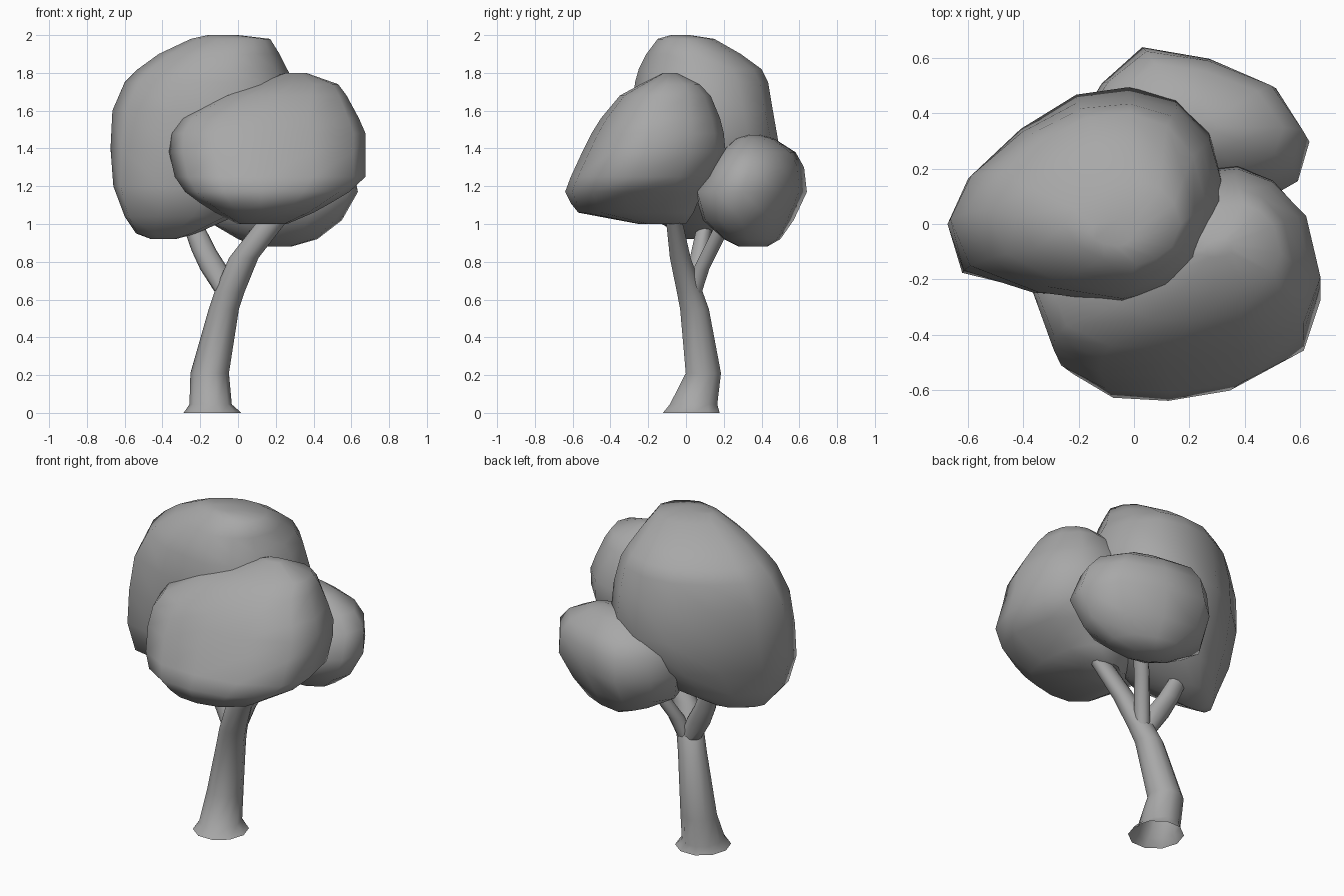
import bpy, bmesh, math

grey = bpy.data.materials.new("mid_grey")
grey.diffuse_color = (.39, .39, .39, 1)


def loft(name, low, rows, high=None, open_base=False):
    """Stack an outline (blending low to high) at rows of (z, x0, x1, y0, y1)."""
    high = high or low
    bm = bmesh.new()
    rings = []
    z0, z1 = rows[0][0], rows[-1][0]
    for z, x0, x1, y0, y1 in rows:
        t = (z - z0) / (z1 - z0)
        cx, cy, rx, ry = (x0 + x1) / 2, (y0 + y1) / 2, (x1 - x0) / 2, (y1 - y0) / 2
        rings.append([bm.verts.new((cx + rx * (a + (c - a) * t), cy + ry * (b + (d - b) * t), z))
                      for (a, b), (c, d) in zip(low, high)])
    n = len(low)
    for a, b in zip(rings, rings[1:]):
        for i in range(n):
            j = (i + 1) % n
            bm.faces.new((a[i], a[j], b[j], b[i]))
    if not open_base:
        bm.faces.new(rings[0][::-1])
    bm.faces.new(rings[-1])
    bmesh.ops.recalc_face_normals(bm, faces=bm.faces)
    mesh = bpy.data.meshes.new(name)
    bm.to_mesh(mesh)
    bm.free()
    mesh.materials.append(grey)
    obj = bpy.data.objects.new(name, mesh)
    bpy.context.collection.objects.link(obj)
    bpy.ops.object.select_all(action='DESELECT')
    obj.select_set(True)
    bpy.context.view_layer.objects.active = obj
    bpy.ops.object.shade_smooth_by_angle(angle=math.radians(60))
    return obj


circle = [(math.cos(math.tau * i / 10), math.sin(math.tau * i / 10)) for i in range(10)]


def limb(name, points, open_base=False):
    """Round limb through points (x, y, z, rx, ry)."""
    loft(name, circle, [(z, x - rx, x + rx, y - ry, y + ry) for x, y, z, rx, ry in points],
         open_base=open_base)


# Flared trunk, continuing into the branch under the front crown
limb("trunk", [
    (-.135, .028, 0, .153, .158), (-.145, .04, .045, .112, .132),
    (-.15, .092, .21, .102, .098), (-.075, .045, .55, .08, .08),
    (-.045, .02, .64, .08, .072), (.03, -.03, .82, .078, .058),
    (.17, -.06, 1.0, .078, .046), (.25, -.07, 1.1, .06, .04)], open_base=True)

# Side branches
limb("left_branch", [
    (-.05, .03, .62, .06, .05), (-.125, .055, .76, .075, .05),
    (-.18, .075, .86, .066, .048), (-.24, .1, 1.0, .055, .042)])
limb("back_branch", [
    (-.03, .035, .62, .045, .045), (.01, .08, .76, .044, .045),
    (.06, .14, .88, .042, .045), (.12, .2, 1.0, .04, .045)])

# Tall top crown, with its lower left corner pulled forward
loft("top_crown", [
    (-1, -.5), (-.85, -.05), (-.45, .5), (-.05, .9), (.3, 1), (.64, .95), (.88, .7),
    (1, 0), (.84, -.72), (.58, -.95), (.24, -1), (-.4, -.98), (-.95, -.88)], [
    (.92, -.46, -.33, 0, .08), (.95, -.54, -.22, -.04, .17),
    (1.04, -.6, -.02, -.2, .3), (1.2, -.66, .2, -.25, .42),
    (1.4, -.675, .33, -.28, .495), (1.6, -.665, .335, -.285, .46),
    (1.75, -.6, .3, -.27, .435), (1.82, -.53, .26, -.25, .4),
    (1.9, -.42, .22, -.21, .29), (1.98, -.25, .17, -.15, .15),
    (2.0, -.16, .0, -.08, .02)],
    high=[
    (-1, 0), (-.85, .4), (-.5, .75), (-.1, .97), (.3, 1), (.64, .85), (.88, .5),
    (1, 0), (.84, -.55), (.58, -.82), (.24, -1), (-.34, -.85), (-.8, -.5)])

# Wide front crown
loft("front_crown", [
    (-1, -.21), (-.86, -.74), (-.53, -.97), (-.07, -1), (.44, -.9), (.88, -.6),
    (1, -.12), (.9, .51), (.67, .86), (.42, 1), (-.2, .9), (-.7, .5)], [
    (1.0, .0, .26, -.25, .0), (1.06, -.12, .4, -.57, .04),
    (1.11, -.2, .49, -.61, .06), (1.17, -.28, .59, -.64, .1),
    (1.25, -.335, .675, -.61, .15), (1.38, -.365, .675, -.55, .21),
    (1.48, -.36, .675, -.5, .2), (1.56, -.31, .64, -.45, .18),
    (1.68, -.1, .575, -.35, .13), (1.74, .07, .53, -.24, .07),
    (1.8, .25, .36, -.12, -.05)])

# Small back crown
loft("back_crown", [
    (-1, .1), (-.8, .56), (-.45, 1), (.13, .86), (.71, .5), (1, -.15),
    (.9, -.63), (.5, -.95), (0, -1), (-.5, -.85), (-.9, -.4)], [
    (.88, .1, .28, .28, .43), (.92, 0, .42, .2, .5),
    (1.02, -.17, .55, .09, .57), (1.17, -.2, .635, .045, .64),
    (1.3, -.17, .61, .13, .625), (1.38, -.1, .54, .18, .58),
    (1.45, .05, .4, .26, .47), (1.47, .1, .3, .32, .4)])
